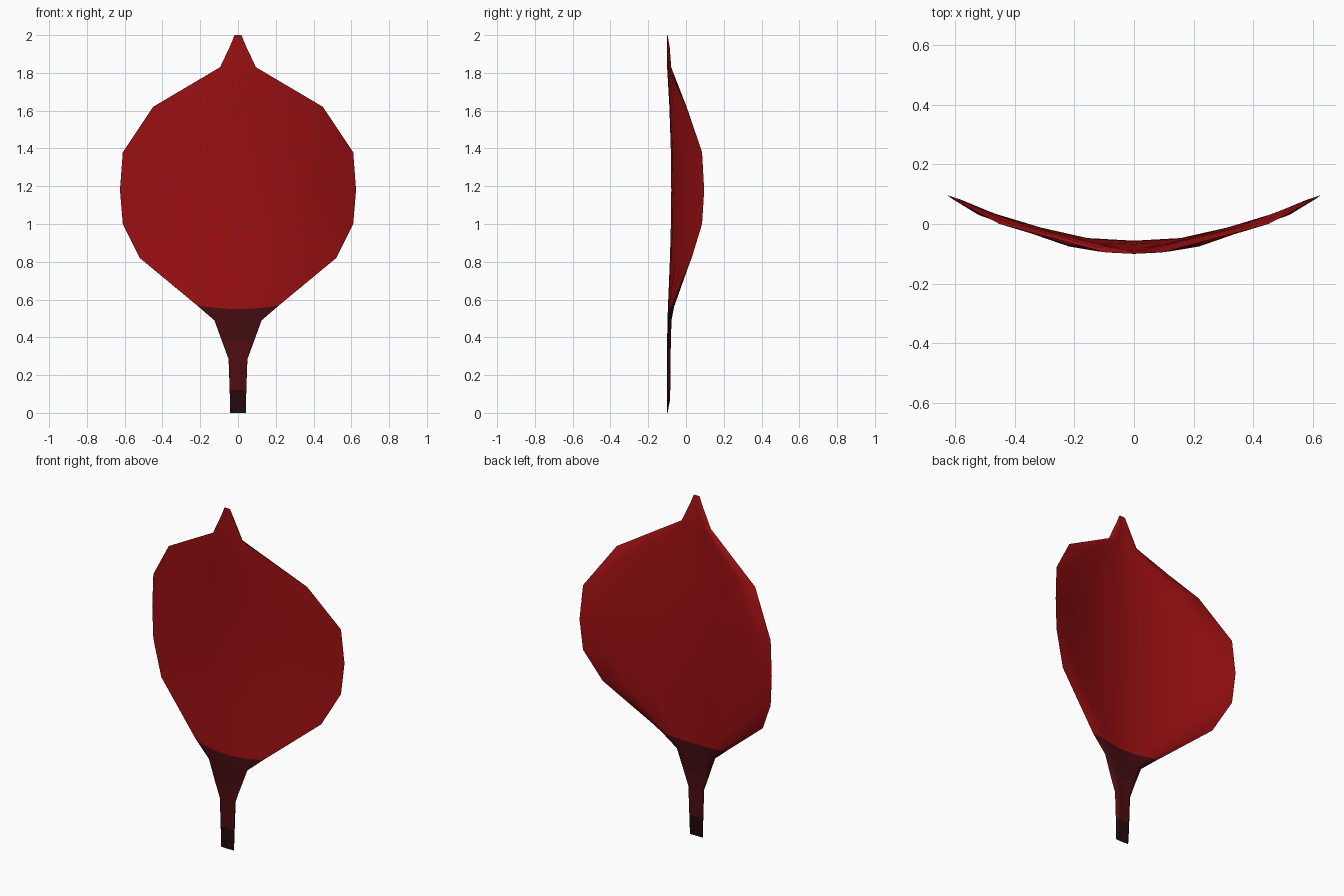
import bpy, bmesh, math

if "Cube" in bpy.data.objects:
    bpy.data.objects.remove(bpy.data.objects["Cube"], do_unlink=True)


def material(name, rgb):
    m = bpy.data.materials.new(name)
    m.use_nodes = True
    col = (*rgb, 1.0)
    m.diffuse_color = col
    m.node_tree.nodes["Principled BSDF"].inputs["Base Color"].default_value = col
    return m


MATS = [material("petal red", (0.33, 0.005, 0.006)),
        material("stem maroon", (0.075, 0.004, 0.005)),
        material("stem upper maroon", (0.055, 0.004, 0.005)),
        material("tip dark maroon", (0.018, 0.003, 0.004))]

# Front cup curve as (distance from centre, y)
CUP = [(0, -0.1), (0.1, -0.095), (0.22, -0.075), (0.45, 0.0),
       (0.52, 0.03), (0.61, 0.085), (0.63, 0.1)]


def cup_y(x):
    x = abs(x)
    for (x0, y0), (x1, y1) in zip(CUP, CUP[1:]):
        if x <= x1:
            return y0 + (y1 - y0) * (x - x0) / (x1 - x0)
    return CUP[-1][1]


# Rows: centre height, rim height, half width, centre lift, thickness, material above
ROWS = [(0.0, 0.0, 0.042, 0.0, 0.001, 3),
        (0.07, 0.07, 0.043, 0.0, 0.014, 3),
        (0.12, 0.12, 0.044, 0.0, 0.015, 1),
        (0.285, 0.285, 0.05, 0.0, 0.016, 1),
        (0.38, 0.38, 0.085, 0.0, 0.017, 2),
        (0.49, 0.49, 0.125, 0.002, 0.018, 2),
        (0.55, 0.57, 0.218, 0.004, 0.02, 0),
        (0.82, 0.82, 0.52, 0.015, 0.022, 0),
        (1.0, 1.0, 0.61, 0.02, 0.022, 0),
        (1.18, 1.18, 0.625, 0.022, 0.022, 0),
        (1.38, 1.38, 0.61, 0.02, 0.022, 0),
        (1.62, 1.62, 0.45, 0.012, 0.021, 0),
        (1.83, 1.83, 0.095, 0.0, 0.018, 0),
        (1.94, 1.94, 0.043, 0.0, 0.012, 0),
        (2.0, 2.0, 0.018, 0.0, 0.001, 0)]

FRONT = [-1, -0.75, -0.5, -0.25, 0, 0.25, 0.5, 0.75, 1]
BACK = [0.93, 0.75, 0.5, 0.25, 0, -0.25, -0.5, -0.75, -0.93]

# Cupped petal with its stem, lofted through the rows
bm = bmesh.new()
rings = []
for zc, ze, w, lift, thick, mat in ROWS:
    ring = []
    for us, back in ((FRONT, 0), (BACK, 1)):
        for u in us:
            t = thick * back * (0.6 if abs(u) > 0.9 else 1.0)
            y = cup_y(u * w) + lift * (1 - abs(u)) + t
            ring.append(bm.verts.new((u * w, y, zc + (ze - zc) * u * u)))
    rings.append(ring)

for row, lo, hi in zip(ROWS, rings, rings[1:]):
    n = len(lo)
    for i in range(n):
        j = (i + 1) % n
        bm.faces.new((lo[i], lo[j], hi[j], hi[i])).material_index = row[5]
bm.faces.new(rings[0]).material_index = 3
bm.faces.new(rings[-1]).material_index = 0
bmesh.ops.recalc_face_normals(bm, faces=bm.faces)

mesh = bpy.data.meshes.new("petal")
bm.to_mesh(mesh)
bm.free()
for m in MATS:
    mesh.materials.append(m)
petal = bpy.data.objects.new("petal", mesh)
bpy.context.collection.objects.link(petal)

# Smooth surface with a crisp rim
bpy.ops.object.select_all(action='DESELECT')
petal.select_set(True)
bpy.context.view_layer.objects.active = petal
bpy.ops.object.shade_smooth_by_angle(angle=math.radians(40))
